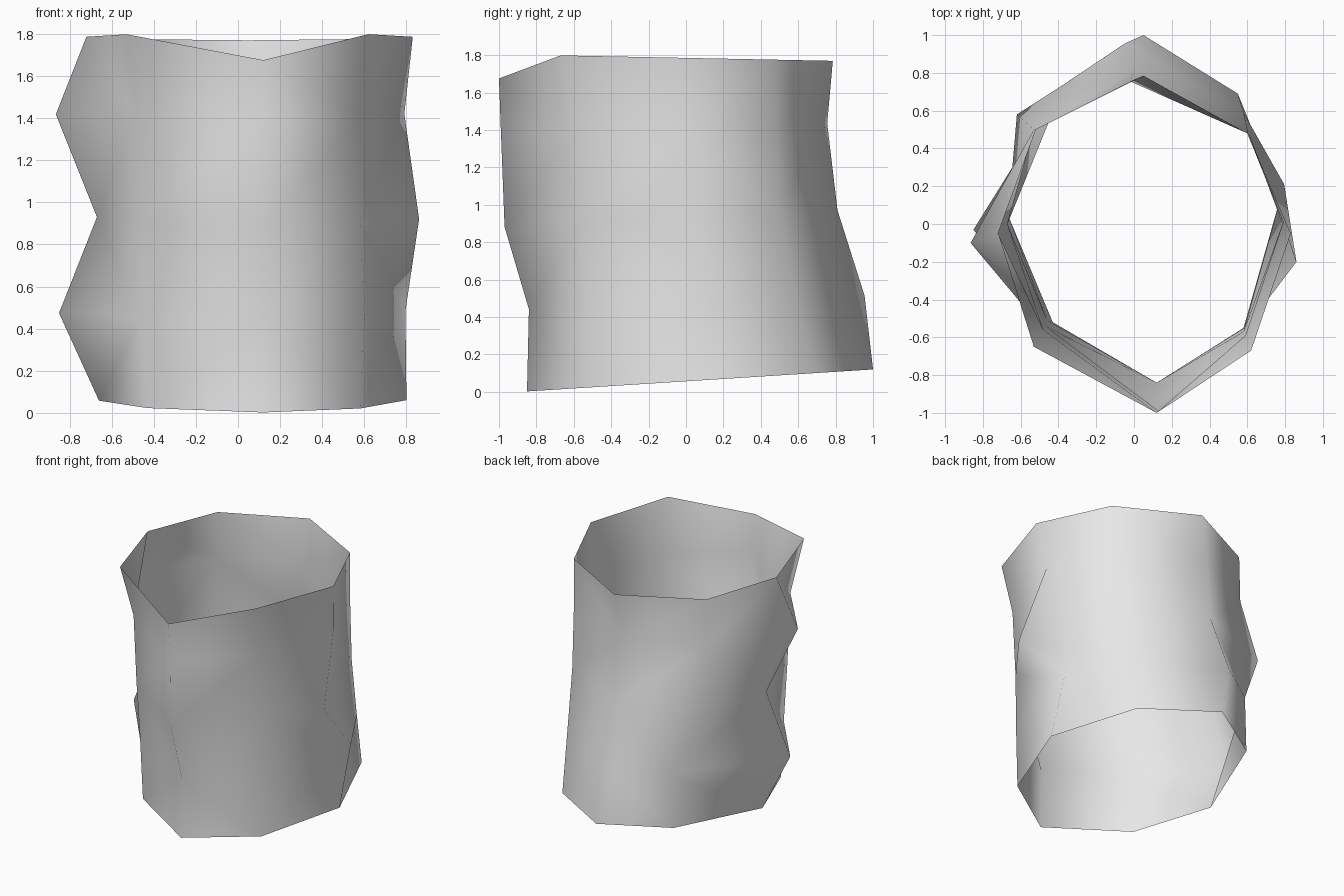
import bpy
import bmesh

if "Cube" in bpy.data.objects:
    bpy.data.objects.remove(bpy.data.objects["Cube"])

# Each ring: base height, slope of height along y, then eight (x, y) corners
# clockwise from above: front, front-left, left, back-left, back, back-right, right, front-right
RINGS = [
    (0.056, 0.0635, [(0.12, -0.85), (-0.43, -0.52), (-0.66, 0.03), (-0.40, 0.72),
                     (0.05, 1.00), (0.55, 0.69), (0.80, 0.07), (0.58, -0.55)]),
    (0.475, 0.040, [(0.12, -0.84), (-0.46, -0.51), (-0.85, -0.03), (-0.37, 0.74),
                    (-0.05, 0.955), (0.58, 0.59), (0.795, 0.21), (0.60, -0.54)]),
    (0.930, 0.050, [(0.12, -0.97), (-0.47, -0.54), (-0.67, 0.00), (-0.62, 0.58),
                    (0.00, 0.81), (0.60, 0.50), (0.86, -0.20), (0.58, -0.57)]),
    (1.420, 0.020, [(0.13, -0.99), (-0.48, -0.56), (-0.865, -0.10), (-0.53, 0.50),
                    (-0.02, 0.755), (0.60, 0.48), (0.79, 0.01), (0.59, -0.59)]),
    (1.785, -0.020, [(0.12, -1.00), (-0.53, -0.65), (-0.72, -0.05), (-0.52, 0.50),
                     (0.05, 0.785), (0.60, 0.48), (0.83, -0.05), (0.62, -0.67)]),
]
LIP_DIP = 0.13  # the front corner of the rim hangs lower


def spread(a, b):
    """Distance from the tube's axis to the middle of a panel diagonal."""
    return ((a.co + b.co) / 2).xy.length


# Open, crumpled eight-sided tube
bm = bmesh.new()
loops = [[bm.verts.new((x, y, z + slope * y)) for x, y in corners]
         for z, slope, corners in RINGS]
loops[-1][0].co.z -= LIP_DIP

# Wall panels, each folded inward along its inner diagonal
for low, high in zip(loops, loops[1:]):
    for i in range(8):
        j = (i + 1) % 8
        a, b, c, d = low[i], high[i], high[j], low[j]
        if spread(a, c) < spread(b, d):
            bm.faces.new((a, b, c))
            bm.faces.new((a, c, d))
        else:
            bm.faces.new((a, b, d))
            bm.faces.new((b, c, d))
bm.normal_update()
for f in bm.faces:
    f.smooth = True

mesh = bpy.data.meshes.new("tube_wall")
bm.to_mesh(mesh)
bm.free()

# Plain grey
grey = bpy.data.materials.new("light_grey")
grey.diffuse_color = (0.8, 0.8, 0.8, 1.0)
grey.use_nodes = True
grey.node_tree.nodes["Principled BSDF"].inputs["Base Color"].default_value = grey.diffuse_color
mesh.materials.append(grey)

tube = bpy.data.objects.new("tube_wall", mesh)
bpy.context.collection.objects.link(tube)
